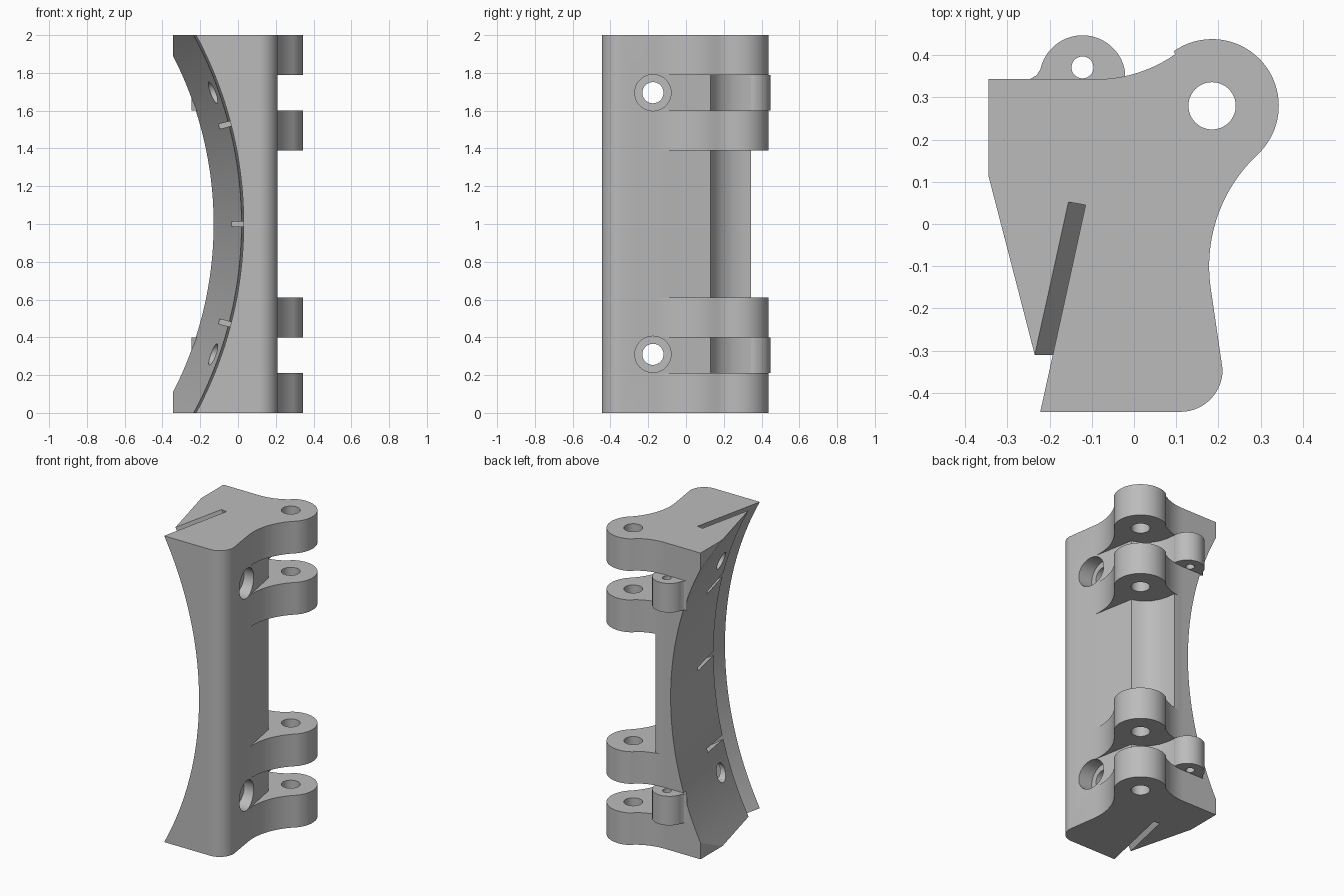
import bpy, bmesh
from math import radians, cos, sin, pi
from mathutils import Matrix, Vector

if "Cube" in bpy.data.objects:
    bpy.data.objects.remove(bpy.data.objects["Cube"], do_unlink=True)

grey = bpy.data.materials.new("plain grey")
grey.use_nodes = True
grey.diffuse_color = (0.5, 0.5, 0.5, 1)
grey.node_tree.nodes["Principled BSDF"].inputs["Base Color"].default_value = (0.5, 0.5, 0.5, 1)

AXIS = Vector((-2.08, 0, 1))      # centre of the big round the saddle fits
HINGE = (0.185, 0.28)
GAPS = [(0.21, 0.4), (0.61, 1.39), (1.6, 1.79)]


def new_object(name, bm):
    bmesh.ops.recalc_face_normals(bm, faces=bm.faces)
    mesh = bpy.data.meshes.new(name)
    bm.to_mesh(mesh)
    bm.free()
    mesh.materials.append(grey)
    obj = bpy.data.objects.new(name, mesh)
    bpy.context.collection.objects.link(obj)
    return obj


def arc(centre, r, start, end, steps=16):
    angles = [radians(start + (end - start) * i / steps) for i in range(steps + 1)]
    return [(centre[0] + r * cos(a), centre[1] + r * sin(a)) for a in angles]


def prism(name, outline, low, high, matrix=Matrix()):
    bm = bmesh.new()
    face = bm.faces.new([bm.verts.new((x, y, low)) for x, y in outline])
    side = bmesh.ops.extrude_face_region(bm, geom=[face])["geom"]
    verts = [v for v in side if isinstance(v, bmesh.types.BMVert)]
    bmesh.ops.translate(bm, verts=verts, vec=(0, 0, high - low))
    bm.transform(matrix)
    return new_object(name, bm)


def disc(name, centre, r, low, high, matrix=Matrix()):
    return prism(name, arc(centre, r, 0, 360, 48)[:-1], low, high, matrix)


def cut(obj, cutter):
    mod = obj.modifiers.new("cut", "BOOLEAN")
    mod.operation, mod.solver, mod.object = "DIFFERENCE", "EXACT", cutter
    graph = bpy.context.evaluated_depsgraph_get()
    mesh = bpy.data.meshes.new_from_object(obj.evaluated_get(graph))
    obj.modifiers.clear()
    obj.data = mesh
    bpy.data.objects.remove(cutter, do_unlink=True)


def smooth(obj):
    obj.data.shade_smooth()
    obj.data.set_sharp_from_angle(angle=radians(25))


# Block with the hinge knuckle along its full height
outline = [(-0.345, -0.445)]
outline += arc((0.11, -0.345), 0.1, -90, 0)
outline += arc((0.54, -0.1), 0.362, 188, 133, 24)
outline += arc(HINGE, 0.158, -46, 125, 40)
outline += arc((-0.09, 0.67), 0.327, -55, -90)
outline += [(-0.345, 0.343)]
body = prism("hinge_block", outline, 0, 2)

# Gaps between the knuckles, hollowed for the mating hinge half
gap = [(0.1795, -0.14), (0.13, 0.13), (0.075, 0.15), (0.03, 0.19), (0, 0.24),
       (-0.015, 0.29), (-0.022, 0.345), (-0.1, 0.345), (-0.1, 0.6), (0.6, 0.6), (0.6, -0.14)]
for low, high in GAPS:
    cut(body, prism("gap_cutter", gap, low, high))

# Hinge pin hole
cut(body, disc("pin_cutter", HINGE, 0.056, -0.1, 2.1))

# Conical saddle with its undercut slit, as one turned cutter
profile = [(1.2, -0.6), (2.08, -0.6), (2.11, -0.445), (2.205, 0.045), (2.169, 0.052),
           (2.0985, -0.31), (1.951, 0.343), (1.915, 0.5), (1.2, 0.5)]
bm = bmesh.new()
ring = [bm.verts.new((AXIS.x + r, y, AXIS.z)) for r, y in profile]
edges = [bm.edges.new((ring[i - 1], ring[i])) for i in range(len(ring))]
bmesh.ops.spin(bm, geom=ring + edges, cent=AXIS, axis=(0, 1, 0), angle=2 * pi,
               steps=360, use_merge=True)
bmesh.ops.remove_doubles(bm, verts=bm.verts, dist=0.0001)
cut(body, new_object("saddle_cutter", bm))

# Three notches in the thin lip beside the slit
notch = [(1.95, -0.335), (2.115, -0.335), (2.16, -0.077), (1.95, -0.077)]
for tilt in (-14.6, 0, 14.6):
    place = Matrix.Translation(AXIS) @ Matrix.Rotation(radians(tilt), 4, "Y")
    cut(body, prism("notch_cutter", notch, -0.013, 0.013, place))

# Counterbored screw holes running across
for z in (0.31, 1.695):
    across = Matrix.Translation((0, -0.175, z)) @ Matrix.Rotation(pi / 2, 4, "Y")
    cut(body, disc("screw_cutter", (0, 0), 0.056, -0.6, 0.6, across))
    cut(body, disc("counterbore_cutter", (0, 0), 0.096, 0.1, 0.6, across))
smooth(body)

# Small rear lugs in the upper and lower gaps
lug = [(-0.03, 0.3), (-0.022, 0.343)]
lug += arc((-0.122, 0.345), 0.102, 8, 168, 32)
lug += [(-0.231, 0.352), (-0.247, 0.343), (-0.247, 0.342), (-0.2, 0.3)]
for name, (low, high) in zip(("lower_lug", "upper_lug"), (GAPS[0], GAPS[2])):
    obj = prism(name, lug, low, high)
    cut(obj, disc("lug_hole_cutter", (-0.122, 0.371), 0.026, low - 0.1, high + 0.1))
    smooth(obj)
